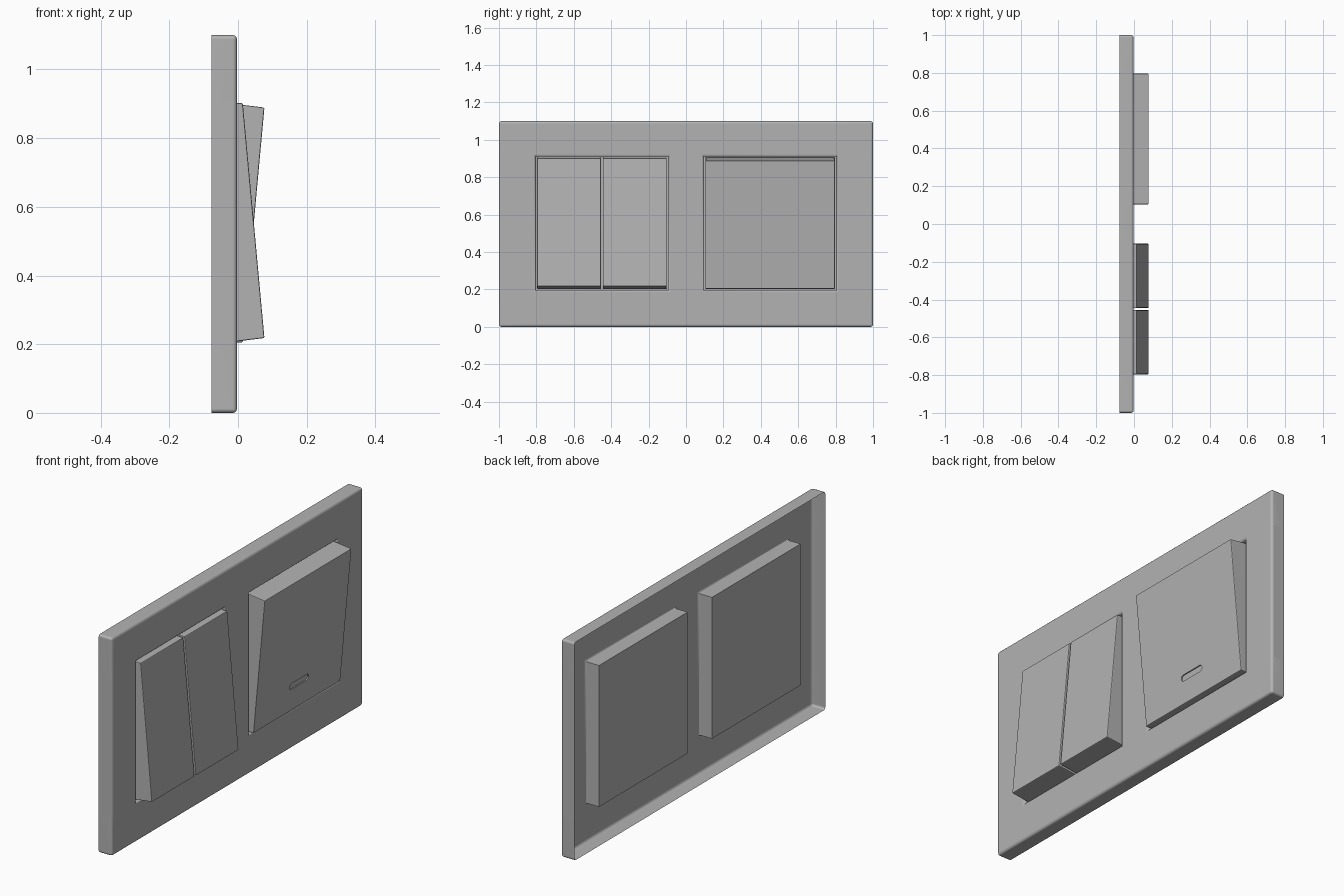
import bpy, bmesh, math

if "Cube" in bpy.data.objects:
    bpy.data.objects.remove(bpy.data.objects["Cube"])

FRONT, BACK = -0.003, -0.077

# Darker grey for every part
grey = bpy.data.materials.new("dark_grey")
grey.diffuse_color = (0.45, 0.45, 0.45, 1)
grey.use_nodes = True
grey.node_tree.nodes["Principled BSDF"].inputs["Base Color"].default_value = grey.diffuse_color


def finish(name, bm):
    mesh = bpy.data.meshes.new(name)
    bm.to_mesh(mesh)
    bm.free()
    ob = bpy.data.objects.new(name, mesh)
    bpy.context.collection.objects.link(ob)
    mesh.materials.append(grey)
    return ob


def smooth(ob):
    # Smooth bevels while the large faces stay evenly flat
    bpy.ops.object.select_all(action='DESELECT')
    ob.select_set(True)
    bpy.context.view_layer.objects.active = ob
    bpy.ops.object.shade_smooth_by_angle(angle=math.radians(35))
    for p in ob.data.polygons:
        if p.area > 0.015:
            p.use_smooth = False
    wn = ob.modifiers.new("flat_faces", 'WEIGHTED_NORMAL')
    wn.keep_sharp = True


def wall_plate():
    # Thin shell, open at the back, with two closed wells for the switches
    ys = [-1, -0.803, -0.097, 0.097, 0.803, 1]
    zs = [0, 0.197, 0.910, 1.1]
    bm = bmesh.new()
    grid = [[bm.verts.new((FRONT, y, z)) for z in zs] for y in ys]
    wells = [(1, 1), (3, 1)]
    for i in range(5):
        for j in range(3):
            if (i, j) not in wells:
                bm.faces.new((grid[i][j], grid[i + 1][j], grid[i + 1][j + 1], grid[i][j + 1]))
    # outer walls and well walls
    rim = [e for e in bm.edges if e.is_boundary]
    new = bmesh.ops.extrude_edge_only(bm, edges=rim)["geom"]
    for v in new:
        if isinstance(v, bmesh.types.BMVert):
            v.co.x = BACK
    # well floors
    for i, j in wells:
        bm.faces.new([bm.verts.new((BACK, ys[a], zs[b]))
                      for a, b in ((i, j), (i + 1, j), (i + 1, j + 1), (i, j + 1))])
    bmesh.ops.remove_doubles(bm, verts=bm.verts[:], dist=1e-5)
    bmesh.ops.recalc_face_normals(bm, faces=bm.faces[:])
    front = next(f for f in bm.faces if all(abs(v.co.x - FRONT) < 1e-5 for v in f.verts))
    if front.normal.x < 0:
        bmesh.ops.reverse_faces(bm, faces=bm.faces[:])

    # rounded outer edges, then rounding on the well openings
    def outside(v):
        return abs(v.co.y) > 0.97 or v.co.z < 0.03 or v.co.z > 1.07

    def sharp(e):
        return len(e.link_faces) == 2 and e.calc_face_angle() > 1.2

    edges = [e for e in bm.edges if sharp(e) and all(outside(v) for v in e.verts)]
    bmesh.ops.bevel(bm, geom=edges, offset=0.012, segments=3, profile=0.5, affect='EDGES')
    edges = [e for e in bm.edges if sharp(e) and
             all(not outside(v) and abs(v.co.x - FRONT) < 1e-4 for v in e.verts)]
    bmesh.ops.bevel(bm, geom=edges, offset=0.011, segments=3, profile=0.5, affect='EDGES')
    smooth(finish("wall_plate", bm))


def prism(name, profile, y0, y1):
    bm = bmesh.new()
    face = bm.faces.new([bm.verts.new((x, y0, z)) for x, z in profile])
    out = bmesh.ops.extrude_face_region(bm, geom=[face])["geom"]
    bmesh.ops.translate(bm, verts=[v for v in out if isinstance(v, bmesh.types.BMVert)],
                        vec=(0, y1 - y0, 0))
    bmesh.ops.recalc_face_normals(bm, faces=bm.faces[:])
    return finish(name, bm)


def apply_modifiers(ob):
    bpy.context.view_layer.update()
    dg = bpy.context.evaluated_depsgraph_get()
    mesh = bpy.data.meshes.new_from_object(ob.evaluated_get(dg))
    ob.modifiers.clear()
    ob.data = mesh


def rocker(name, y0, y1, top_out, slot=None):
    # Tilted wedge; mirrored top to bottom when the lower end sticks out
    profile = [(-0.06, 0.202), (0.014, 0.205), (0.077, 0.889), (-0.06, 0.906)]
    if not top_out:
        profile = [(x, 1.107 - z) for x, z in profile]
    ob = prism(name, profile, y0, y1)
    bev = ob.modifiers.new("soft_edges", 'BEVEL')
    bev.width, bev.segments = 0.004, 2
    if slot:
        cut = ob.modifiers.new("slot", 'BOOLEAN')
        cut.object, cut.solver = slot, 'EXACT'
    apply_modifiers(ob)
    smooth(ob)


def slot_cutter():
    # Rounded indicator slot, lying along the tilted front face
    bm = bmesh.new()
    r, half = 0.016, 0.059
    tilt = math.atan2(0.063, 0.684)
    cz = 0.335
    cx = 0.014 + (cz - 0.205) * math.tan(tilt)
    ring = []
    for side in (1, -1):
        for k in range(9):
            a = math.radians(-90 + 22.5 * k) + (0 if side > 0 else math.pi)
            y, h = side * half + r * math.cos(a), r * math.sin(a)
            ring.append(bm.verts.new((cx + h * math.sin(tilt) - 0.006,
                                      0.45 + y, cz + h * math.cos(tilt))))
    face = bm.faces.new(ring)
    out = bmesh.ops.extrude_face_region(bm, geom=[face])["geom"]
    bmesh.ops.translate(bm, verts=[v for v in out if isinstance(v, bmesh.types.BMVert)],
                        vec=(0.05, 0, 0))
    bmesh.ops.recalc_face_normals(bm, faces=bm.faces[:])
    return finish("slot_cutter", bm)


wall_plate()
rocker("left_rocker", -0.796, -0.455, False)
rocker("middle_rocker", -0.445, -0.104, False)
cutter = slot_cutter()
rocker("wide_rocker", 0.104, 0.796, True, cutter)
bpy.data.objects.remove(cutter)
